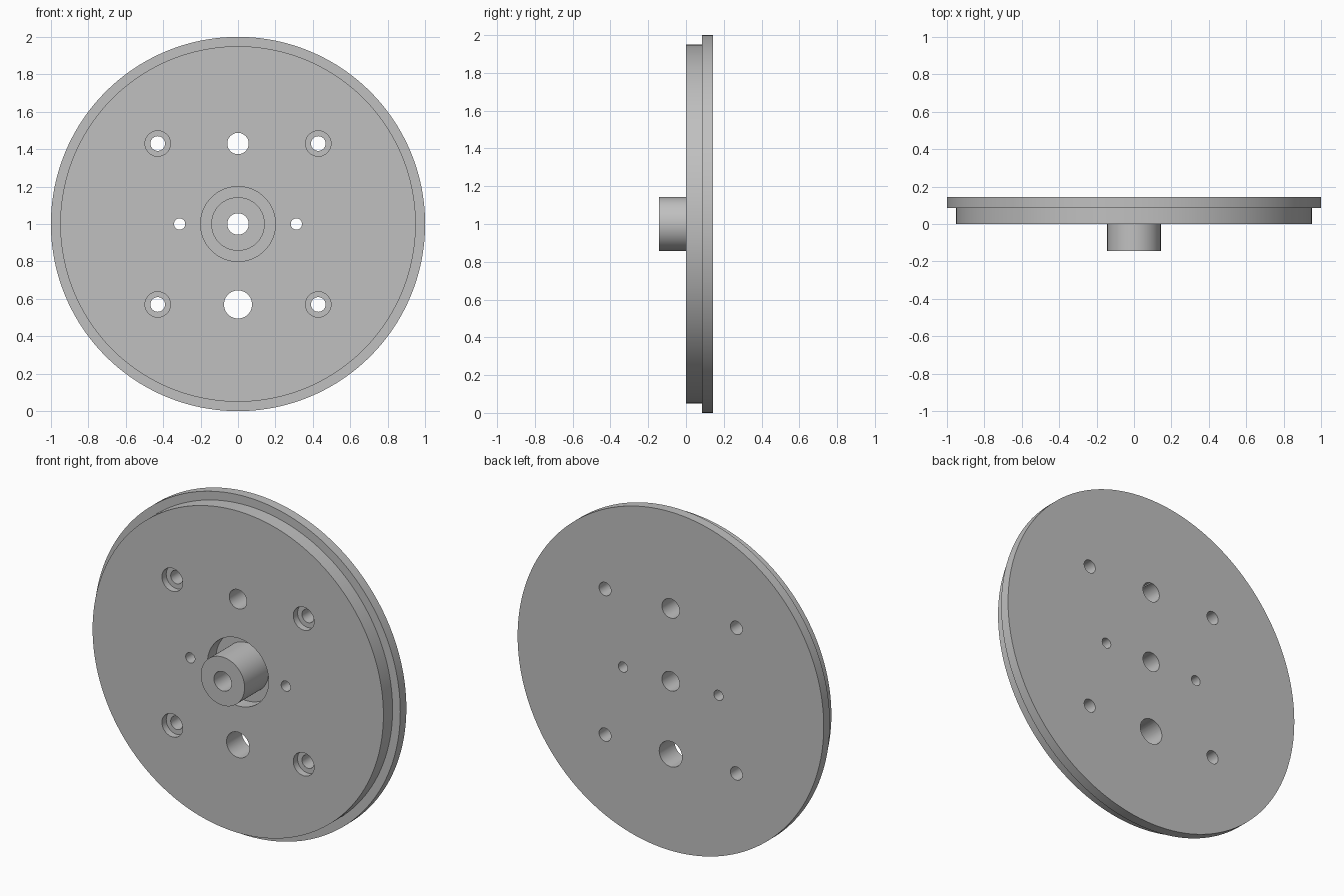
import bpy, bmesh
from math import pi
from mathutils import Matrix, Vector

cube = bpy.data.objects.get("Cube")
if cube:
    bpy.data.objects.remove(cube, do_unlink=True)

metal = bpy.data.materials.new("grey metal")
metal.use_nodes = True
GREY = (0.53, 0.53, 0.53, 1)
metal.diffuse_color = GREY
metal.node_tree.nodes["Principled BSDF"].inputs["Base Color"].default_value = GREY


def lathe(name, profile, x=0, z=1, steps=64, closed=False):
    """Spin (radius, y) points around the y axis at x, z."""
    bm = bmesh.new()
    verts = [bm.verts.new((r, y, 0)) for r, y in profile]
    edges = [bm.edges.new(pair) for pair in zip(verts, verts[1:])]
    if closed:
        edges.append(bm.edges.new((verts[-1], verts[0])))
    bmesh.ops.spin(bm, geom=verts + edges, cent=(0, 0, 0), axis=(0, 1, 0),
                   angle=2 * pi, steps=steps, use_duplicate=False)
    bmesh.ops.remove_doubles(bm, verts=bm.verts, dist=1e-5)
    bmesh.ops.recalc_face_normals(bm, faces=bm.faces)
    bmesh.ops.transform(bm, matrix=Matrix.Translation(Vector((x, 0, z))), verts=bm.verts)
    mesh = bpy.data.meshes.new(name)
    bm.to_mesh(mesh)
    bm.free()
    obj = bpy.data.objects.new(name, mesh)
    bpy.context.collection.objects.link(obj)
    return obj


BACK, STEP, FRONT = 0.143, 0.086, -0.143
BORE, HUB, RECESS, FLOOR = 0.057, 0.143, 0.2, 0.08

# Flanged plate with recessed hub and central bore
plate = lathe("flange_plate", [
    (BORE, FRONT), (HUB, FRONT), (HUB, FLOOR), (RECESS, FLOOR), (RECESS, 0),
    (0.95, 0), (0.95, STEP), (1, STEP), (1, BACK), (BORE, BACK)],
    steps=160, closed=True)
plate.data.materials.append(metal)


def hole(r, x, z, bore=0, depth=0):
    """Cutter for a through hole, with an optional counterbore at the front."""
    profile = [(0, -0.1), (r, -0.1), (r, 0.3), (0, 0.3)]
    if bore:
        profile[1:2] = [(bore, -0.1), (bore, depth), (r, depth)]
    return lathe("hole_cutter", profile, x, z, 48)


# Upper and lower holes, then the mirrored pin and screw holes
cutters = [hole(0.057, 0, 1.43), hole(0.075, 0, 0.57)]
for side in (-1, 1):
    cutters.append(hole(0.03, side * 0.312, 1))
    for z in (0.57, 1.43):
        cutters.append(hole(0.039, side * 0.429, z, 0.068, 0.04))

bpy.ops.object.select_all(action='DESELECT')
bpy.context.view_layer.objects.active = plate
plate.select_set(True)
for cutter in cutters:
    cutter.hide_render = True
    mod = plate.modifiers.new("hole", 'BOOLEAN')
    mod.operation = 'DIFFERENCE'
    mod.solver = 'EXACT'
    mod.object = cutter
    bpy.ops.object.modifier_apply(modifier=mod.name)
    bpy.data.objects.remove(cutter, do_unlink=True)

bpy.ops.object.shade_smooth_by_angle(angle=pi / 6)
